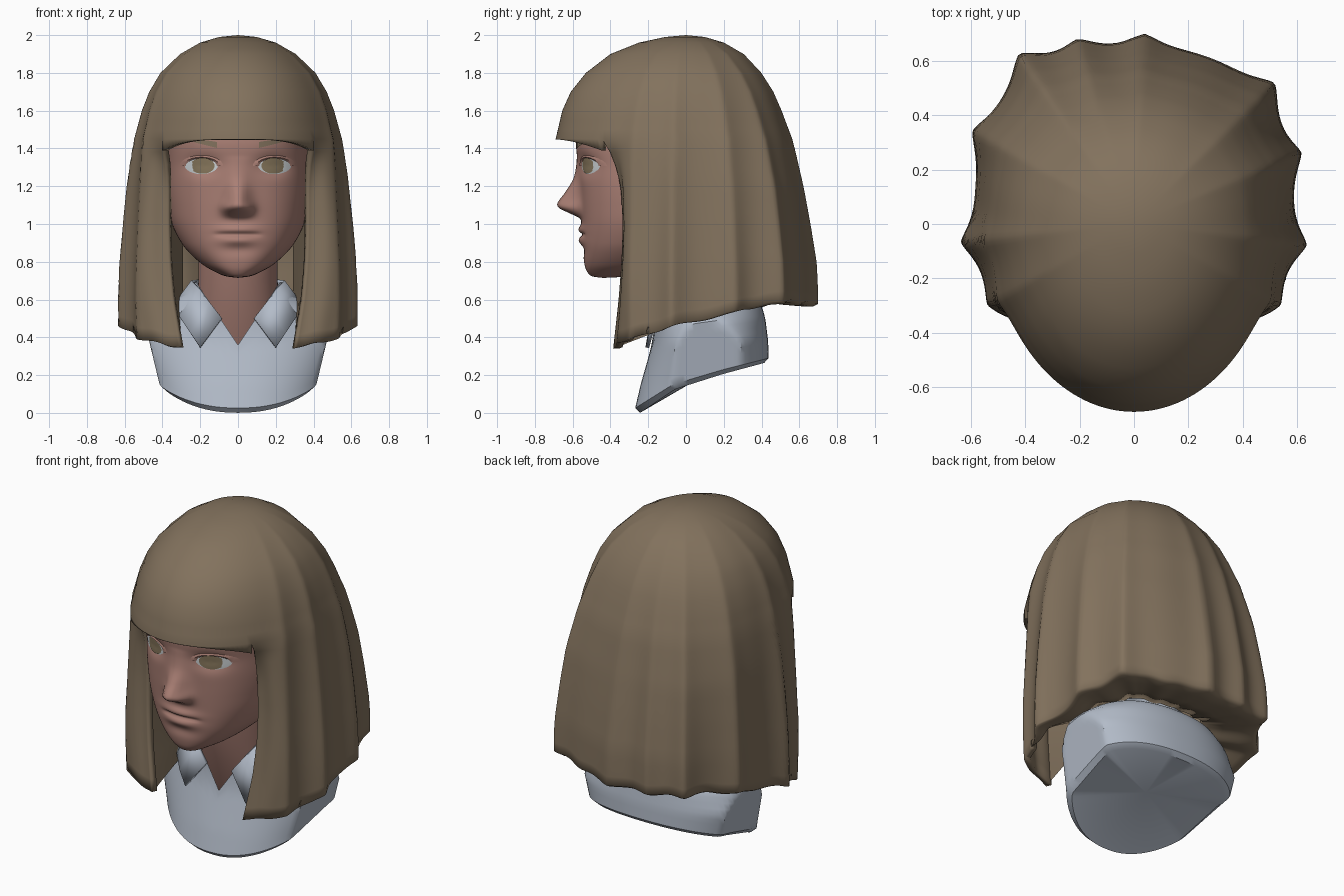
import bpy, bmesh, math
from math import sin, cos, radians, exp, atan2, degrees

if "Cube" in bpy.data.objects:
    bpy.data.objects.remove(bpy.data.objects["Cube"])


def material(name, rgb):
    m = bpy.data.materials.new(name)
    m.diffuse_color = (*rgb, 1)
    m.use_nodes = True
    m.node_tree.nodes["Principled BSDF"].inputs["Base Color"].default_value = m.diffuse_color
    return m


HAIR = material("hair brown", (0.225, 0.168, 0.11))
SKIN = material("skin", (0.40, 0.212, 0.175))
SHIRT = material("shirt pale blue", (0.45, 0.50, 0.58))
WHITE = material("eye white", (0.62, 0.66, 0.68))
IRIS = material("iris hazel", (0.25, 0.19, 0.11))


def lerp(table, v, smooth=False):
    """Table lookup, straight or curved; rows are (key, value, ...) with rising keys."""
    if v <= table[0][0]:
        return table[0][1:]
    for i in range(len(table) - 1):
        a, b = table[i], table[i + 1]
        if v > b[0]:
            continue
        h = b[0] - a[0]
        k = (v - a[0]) / h
        if not smooth:
            return tuple(p + (q - p) * k for p, q in zip(a[1:], b[1:]))
        o, c = table[max(i - 1, 0)], table[min(i + 2, len(table) - 1)]
        out = []
        for j in range(1, len(a)):
            ma, mb = (b[j] - o[j]) / (b[0] - o[0]) * h, (c[j] - a[j]) / (c[0] - a[0]) * h
            out.append((2 * k**3 - 3 * k**2 + 1) * a[j] + (k**3 - 2 * k**2 + k) * ma
                       + (3 * k**2 - 2 * k**3) * b[j] + (k**3 - k**2) * mb)
        return tuple(out)
    return table[-1][1:]


def power(v, e):
    return math.copysign(abs(v) ** e, v)


def gauss(v, centre, width):
    return exp(-((v - centre) / width) ** 2)


def build(name, grids, mat, thickness=0.0, offset=-1, angle=50):
    """Skin grids of points (rows run downwards, columns run anticlockwise)."""
    bm = bmesh.new()
    for g in grids:
        vs = [[bm.verts.new(p) for p in row] for row in g]
        for a, b in zip(vs, vs[1:]):
            for i in range(len(a) - 1):
                bm.faces.new((a[i], b[i], b[i + 1], a[i + 1]))
    bmesh.ops.remove_doubles(bm, verts=bm.verts, dist=0.0005)
    me = bpy.data.meshes.new(name)
    bm.to_mesh(me)
    bm.free()
    ob = bpy.data.objects.new(name, me)
    bpy.context.collection.objects.link(ob)
    me.materials.append(mat)
    bpy.ops.object.select_all(action='DESELECT')
    bpy.context.view_layer.objects.active = ob
    ob.select_set(True)
    bpy.ops.object.shade_smooth_by_angle(angle=radians(angle))
    if thickness:
        s = ob.modifiers.new("thickness", 'SOLIDIFY')
        s.thickness, s.offset = thickness, offset


# Hair: height, half width, front depth at the opening, front depth further round,
# back depth, opening angle
HAIR_T = [(0.3, .585, .45, .52, .645, 30), (0.6, .585, .44, .55, .65, 36),
          (0.8, .58, .435, .56, .645, 38.5), (1.0, .57, .435, .57, .62, 40),
          (1.2, .555, .46, .60, .59, 41.5), (1.3, .545, .51, .63, .57, 43.5),
          (1.38, .535, .59, .66, .555, 47), (1.45, .525, .69, .69, .54, 50),
          (1.6, .49, .655, .655, .49, 50), (1.7, .455, .61, .61, .45, 50),
          (1.8, .40, .53, .53, .39, 50), (1.9, .30, .40, .40, .30, 50),
          (1.96, .20, .25, .25, .20, 50), (1.99, .10, .11, .11, .10, 50),
          (2.0, 0, 0, 0, 0, 50)]
STRANDS = [(177, .9), (135, 1.2), (113, 1), (83, 1.1), (61, .8), (-61, .8), (-84, 1.1), (-120, 1),
           (-146, 1.4), (-163, .8)]


def hair_point(t, z, fringe=False):
    w, f, wide, b, t0 = lerp(HAIR_T, z)
    if fringe and z < 1.45:
        w, f, wide = .525, .69, .69
    k = max(0, min(1, (min(t % 360, 360 - t % 360) - t0) / 20))
    f += (wide - f) * k * k * (3 - 2 * k)
    s, c = sin(radians(t)), cos(radians(t))
    e = 1 if c > 0 else lerp([(1.2, .78), (1.9, 1)], z)[0]
    x, y = w * power(s, e), -(f if c > 0 else b) * power(c, e)
    phi = degrees(atan2(x, -y))
    grow = lerp([(0.7, 1), (1.4, .6), (1.9, .25), (1.99, 0)], z)[0]
    bump = sum(a * exp(-(abs((phi - p + 180) % 360 - 180) / 6.5) ** 1.4) for p, a in STRANDS)
    k = 1 + .085 * grow * bump
    return (x * k, y * k, z)


def hair_hem(t):
    c = cos(radians(t))
    y = -c * (.46 if c > 0 else .66)
    return lerp([(-.4, .34), (-.2, .40), (0, .48), (.25, .56), (.5, .60), (.68, .58)], y)[0] \
        + .005 * sin(t * .31)


TOP = [2.0, 1.99, 1.975, 1.96, 1.93, 1.9, 1.85, 1.8, 1.75, 1.7, 1.65, 1.6, 1.55, 1.5, 1.45]
COLS = 180
body = []
for i in range(len(TOP) + 16):
    row = []
    for c in range(COLS + 1):
        u = c / COLS
        z = TOP[i] if i < len(TOP) else None
        if z is None:
            k = (i - len(TOP) + 1) / 16
            z = 1.45 + (hair_hem(35 + 290 * u) - 1.45) * k
        t0 = lerp(HAIR_T, z)[4]
        row.append(hair_point(t0 + (360 - 2 * t0) * u, z))
    body.append(row)
# hem rolls under towards the neck at the back and sides
rim = body[-1]
for k, up in ((.96, -.015), (.85, -.012), (.7, .0), (.5, .03)):
    row = []
    for c, (x, y, z) in enumerate(rim):
        fade = lerp([(.12, 0), (.3, 1)], min(c, COLS - c) / COLS)[0]
        g = 1 - (1 - k) * fade
        row.append((x * g, .03 * (1 - g) + y * g, z + up * fade))
    body.append(row)
arc = [-50 + 100 * c / 40 for c in range(41)]
fringe = [[hair_point(t, z) for t in arc] for z in TOP]
fringe.append([hair_point(t, 1.448 - .06 * (abs(t) / 50) ** 3, True) for t in arc])
build("hair", [body, fringe], HAIR, .035, angle=80)

# Inner faces of the front locks, running back beside the neck
inner = []
for s in (-1, 1):
    g = []
    for i in range(13):
        row = []
        for j in range(7):
            k = j / 6
            z = 1.28 + (.345 + .2 * k - 1.28) * i / 12
            x, y, _ = hair_point(lerp(HAIR_T, z)[4], z)
            row.append((s * (x + (.29 - x) * k), y + .01 + (.12 - y) * k, z))
        g.append(row if s < 0 else row[::-1])
    inner.append(g)
build("inner_locks", inner, HAIR)

# Head: height, half width, front reach, section centre
HEAD_T = [(.715, .0, .44, -.43), (.722, .06, .495, -.35), (.745, .118, .522, -.29),
          (.78, .18, .536, -.25), (.84, .25, .545, -.2), (.9, .30, .548, -.16),
          (1.0, .35, .55, -.12), (1.1, .372, .555, -.1), (1.2, .38, .56, -.1),
          (1.3, .377, .57, -.1), (1.45, .37, .58, -.1), (1.6, .34, .53, -.08),
          (1.75, .2, .35, -.05), (1.8, 0, .05, -.05)]
NOSE = [(1.0, 0), (1.03, .012), (1.06, .07), (1.085, .118), (1.11, .125), (1.17, .08),
        (1.25, .028), (1.36, 0)]


def relief(x, z):
    a = abs(x)
    d = lerp(NOSE, z, True)[0] * gauss(x, 0, lerp([(1.08, .062), (1.25, .06)], z)[0])
    d += .03 * gauss(a, .058, .028) * gauss(z, 1.085, .032)       # nostril wings
    d -= .03 * gauss(a, .185, .09) * gauss(z, 1.31, .055)         # eye sockets
    d += .020 * gauss(x, 0, .10) * gauss(z, .970, .026)           # upper lip
    d += .020 * gauss(x, 0, .09) * gauss(z, .912, .026)           # lower lip
    d -= .014 * gauss(z, .945, .010) * exp(-(a / .115) ** 6)      # mouth line
    d -= .008 * gauss(x, 0, .1) * gauss(z, .86, .03)              # chin crease
    return d


def head_point(t, z):
    w, f, yc = lerp(HEAD_T, z, True)
    w = max(w, 0)
    s, c = sin(t), cos(t)
    x = w * power(s, .8)
    if c > 0:
        return (x, yc - (f + yc) * power(c, .8) - relief(x, z), z)
    return (x, yc + (.4 if z > .9 else .25) * abs(c) ** .8 * min(1, w / .3), z)


def face_y(x, z):
    w, f, yc = lerp(HEAD_T, z, True)
    return yc - (f + yc) * max(0, 1 - abs(x / w) ** 2.5) ** .4 - relief(x, z)


levels = [1.8, 1.78, 1.75, 1.7, 1.65, 1.6, 1.5] + [1.45 - .0085 * i for i in range(84)] + \
    [.733, .728, .722, .718, .715]
angles = [math.pi * (-1 + i / 80) for i in range(161)]
build("head", [[[head_point(t, z) for t in angles] for z in levels]], SKIN, angle=70)

# Neck: leaning tube
neck = []
for z, w, f, b in [(.95, .21, -.28, .2), (.7, .21, -.24, .18), (.55, .215, -.18, .2),
                   (.36, .215, -.125, .2), (.3, .2, -.09, .2)]:
    m, d = (f + b) / 2, (b - f) / 2
    neck.append([(w * sin(t), m - d * cos(t), z) for t in angles[::4]])
build("neck", [neck], SKIN)


# Eyes and brows, laid on the face surface
def face_disc(cx, cz, rx, rz, lift, shape=1.0):
    rows = []
    for r in (0, .35, .7, 1):
        row = []
        for i in range(25):
            a = -2 * math.pi * i / 24
            x, z = cx + rx * r * cos(a), cz + rz * r * power(sin(a), shape)
            row.append((x, face_y(x, z) - lift - .012 * (1 - r * r), z))
        rows.append(row)
    return [list(reversed(r)) for r in rows]


def lid(cx, cz):
    """Thin raised fold above the eye."""
    rows = [[], [], []]
    for i in range(13):
        a = math.pi * (1 - i / 12)
        for row, r, h in zip(rows, (1.35, 1.12, .96), (0, .010, .005)):
            x, z = cx + .086 * r * cos(a), cz + .042 * r * sin(a)
            row.append((x, face_y(x, z) - h, z))
    return rows


build("eye_whites", [face_disc(s * .194, 1.307, .088, .043, .003, 1.1) for s in (-1, 1)], WHITE)
build("irises", [face_disc(s * .188, 1.308, .064, .042, .0075) for s in (-1, 1)], IRIS)
build("eyelids", [lid(s * .194, 1.307) for s in (-1, 1)], SKIN)
brows = []
for s in (-1, 1):
    xs = [s * (.11 + .02 * i) for i in range(7)][::s]
    brows.append([[(x, face_y(x, z) - .005, z) for x in xs for z in
                   [1.418 + .2 * (abs(x) - .11) + h * (1.25 - 4 * (abs(x) - .11))]]
                  for h in (.013, -.013)])
build("eyebrows", brows, HAIR)

# Shirt: height, half width, front reach, back reach
SHIRT_T = [(0, .44, .275, .44), (.15, .47, .24, .44), (.38, .54, .175, .435), (.5, .49, .165, .42),
           (.57, .40, .18, .40), (.63, .30, .20, .31), (.69, .235, .22, .22)]


def shirt_point(t, z):
    w, f, b = lerp(SHIRT_T, z)
    s, c = sin(t), cos(t)
    side = .42 + .24 * (z - .17)                       # flat arm openings
    x = max(-side, min(side, w * power(s, .9)))
    return (x, .08 - (f + .08) * c if c > 0 else .08 - (b - .08) * power(c, .8), z)


def solve(t, rule, z):
    for _ in range(25):
        z += .5 * (rule(*shirt_point(t, z)[:2]) - z)
    return z


def hem(x, y):
    return lerp([(-.27, .025), (-.07, .15), (.2, .23), (.44, .29)], y)[0]


def neckline(x, y):
    return min(.69, .36 + 1.5 * abs(x)) if y < .08 else .69


spans = [(t, solve(t, neckline, .5), solve(t, hem, .1)) for t in angles[::2]]
shirt = [[shirt_point(t, a + (b - a) * i / 14) for t, a, b in spans] for i in range(15)]
shirt.append([(x * .93, .1 + (y - .1) * .93, max(0, z - .025)) for x, y, z in shirt[-1]])
shirt.append([(0, .1, .2)] * len(spans))
build("shirt", [shirt], SHIRT, angle=35)

# Collar: folded flap, from front point round to the back of the neck
upper = [(.085, -.175, .50), (.15, -.165, .585), (.20, -.125, .655), (.24, -.02, .695),
         (.20, .14, .70), (.11, .22, .70), (0, .25, .70)]
lower = [(.20, -.205, .345), (.25, -.185, .42), (.295, -.145, .49), (.34, -.02, .56),
         (.28, .21, .59), (.15, .32, .60), (0, .35, .60)]
right = [upper, lower]
left = [[(-x, y, z) for x, y, z in reversed(r)] for r in right]
build("collar", [right, left], SHIRT, .02, 0, 15)
